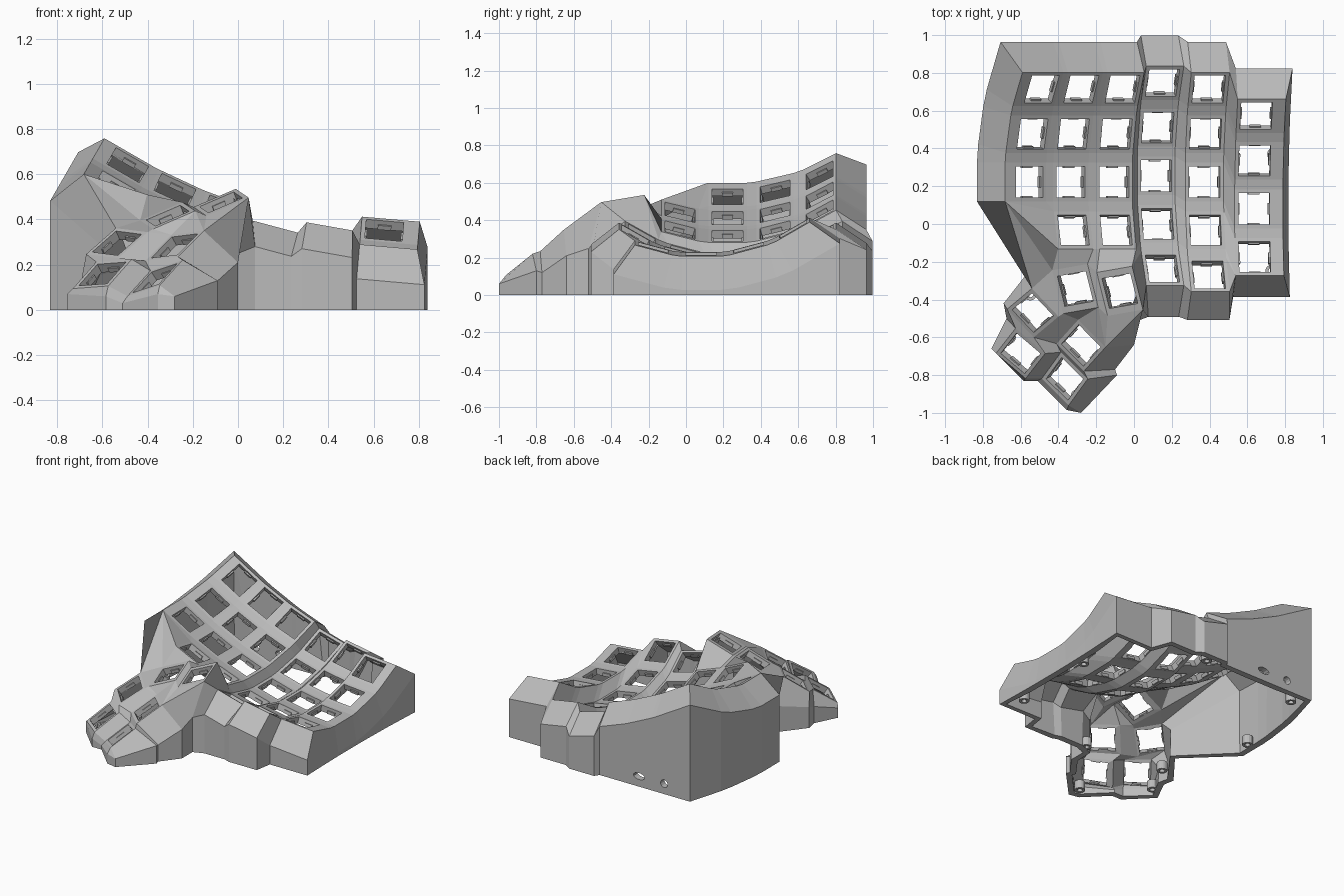
import bpy, bmesh
from math import radians, sin, cos, tau
from mathutils import Matrix, Vector

cube = bpy.data.objects.get("Cube")
if cube:
    bpy.data.objects.remove(cube, do_unlink=True)

grey = bpy.data.materials.new("plain grey")
grey.use_nodes = True
grey.diffuse_color = (0.5, 0.5, 0.5, 1)
grey.node_tree.nodes["Principled BSDF"].inputs["Base Color"].default_value = (0.5, 0.5, 0.5, 1)

UNIT = 0.0118            # one millimetre
HALF, HOLE = 0.103, 0.083
ROW_R, COL_R = 0.982, 2.84
THICK, DROP = 0.045, 0.177
T = Matrix.Translation


def rot(deg, axis):
    return Matrix.Rotation(radians(deg), 4, axis)


def make_object(name, bm):
    mesh = bpy.data.meshes.new(name)
    bm.to_mesh(mesh)
    bm.free()
    mesh.materials.append(grey)
    obj = bpy.data.objects.new(name, mesh)
    bpy.context.collection.objects.link(obj)
    return obj


bm = bmesh.new()
keys = {}                # name -> (matrix, corner verts, corner positions)


def face(*verts):
    verts = list(dict.fromkeys(verts))
    if len(verts) > 2 and not bm.faces.get(verts):
        return bm.faces.new(verts)


def frame(outer, ring):
    """Fill between four corners and a hole outline."""
    m = len(ring) // 4
    for q in range(4):
        for j in range(m - 1):
            face(outer[q], ring[q * m + j], ring[q * m + j + 1])
        face(outer[q], outer[(q + 1) % 4], ring[(q + 1) * m % len(ring)], ring[q * m + m - 1])


def add_key(name, mat, left=HALF, right=HALF, tall=HALF):
    spots = {"tl": (-left, tall), "tr": (right, tall), "br": (right, -tall), "bl": (-left, -tall)}
    local = {k: Vector((x, y, 0)) for k, (x, y) in spots.items()}
    corners = {k: bm.verts.new(mat @ p) for k, p in local.items()}
    ring = [bm.verts.new(mat @ Vector((x * HOLE, y * HOLE, 0)))
            for x, y in ((-1, 1), (1, 1), (1, -1), (-1, -1))]
    frame(list(corners.values()), ring)
    keys[name] = (mat, corners, local)


def v(name, corner):
    return keys[name][1][corner]


def fill(*refs):
    face(*[v(n, c) for n, c in refs])


# Curved finger well: columns tilt sideways, rows curl front to back
first_row_count = [3, 4, 4, 5, 5, 4]
shift = {3: (0, 2.82, -4.5), 5: (0, -12, 5.64)}
for c, rows in enumerate(first_row_count):
    for r in range(rows):
        offset = rot(15, "Y") @ (Vector(shift.get(c, (0, 0, 0))) * UNIT)
        mat = (T((0.866, 0.222, 2.986)) @ T(offset) @ rot(30 - 5 * c, "Y")
               @ T((0, 0, ROW_R - COL_R)) @ rot(15 * (2 - r), "X") @ T((0, 0, -ROW_R)))
        add_key((c, r), mat, HALF + (0.045 if c == 0 else 0), HALF + (0.05 if c == 5 else 0))

# Webs between neighbouring keys of the well
for c, r in list(keys):
    a, b, d, e = (c, r), (c + 1, r), (c, r + 1), (c + 1, r + 1)
    if b in keys:
        fill((a, "tr"), (b, "tl"), (b, "bl"), (a, "br"))
    if d in keys:
        fill((a, "bl"), (a, "br"), (d, "tr"), (d, "tl"))
    if b in keys and d in keys and e in keys:
        fill((a, "br"), (b, "bl"), (e, "tl"), (d, "tr"))

# Thumb cluster: rotations in degrees, offsets in millimetres
thumbs = {
    "TR": ((10, -23, 10), (-12, -16, 3)), "TL": ((10, -23, 10), (-32, -15, -2)),
    "MR": ((-6, -34, 48), (-29, -40, -13)), "ML": ((6, -34, 40), (-51, -25, -12)),
    "BR": ((-16, -33, 54), (-36, -55.3, -25)), "BL": ((-4, -35, 52), (-56.3, -43.3, -23.5)),
}
for name, (ang, off) in thumbs.items():
    place = Vector((0.083, -0.155, 0.398)) + Vector(off) * UNIT
    mat = T(place) @ rot(ang[2], "Z") @ rot(ang[1], "Y") @ rot(ang[0], "X") @ T((0, 0, 0.047))
    add_key(name, mat, tall=0.12 if name in ("TR", "TL") else HALF)

# Patches inside the thumb cluster, and from it to the well
patches = [
    "BL.tr ML.tl ML.bl BL.br", "BR.tr MR.tl MR.bl BR.br", "BL.bl BL.br BR.tr BR.tl",
    "ML.bl ML.br MR.tr MR.tl", "BL.br ML.bl MR.tl BR.tr", "ML.tr ML.br TL.bl TL.tl",
    "ML.br MR.tr TL.bl", "MR.tr TL.br TL.bl", "MR.tr MR.br TL.br", "MR.br TR.bl TL.br",
    "MR.br TR.br TR.bl", "TL.tr TL.br TR.bl TR.tl",
    "13.bl 13.br TL.tr TL.tl", "13.br 23.bl TR.tl TL.tr", "23.bl 23.br TR.tr TR.tl",
    "23.br 33.bl 34.tl", "23.br 34.tl TR.tr", "34.tl 34.bl TR.br TR.tr",
    "02.br 12.bl 13.tl", "02.bl 02.br 13.tl", "02.bl 13.tl 13.bl", "02.bl 13.bl TL.tl",
    "02.bl TL.tl ML.tr", "43.br 53.bl 44.tr", "44.tr 53.bl 44.br",
]
for patch in patches:
    refs = [p.split(".") for p in patch.split()]
    fill(*[((int(n[0]), int(n[1])) if n.isdigit() else n, k) for n, k in refs])

# Outer wall: each entry is a plate corner and the shoulder point below it
path = []


def wall(name, corner, ox=0.0, oy=0.0, point=None):
    mat, corners, local = keys[name]
    p = Vector(point) if point else mat @ (local[corner] + Vector((ox, oy, -DROP)))
    p.z = max(p.z, 0.015)
    path.append((name, corner, corners[corner], bm.verts.new(p), bm.verts.new((p.x, p.y, 0))))


for r in (2, 1, 0):
    wall((0, r), "bl", -0.07)
    if r:
        wall((0, r), "tl", -0.07)
for c in range(6):
    wall((c, 0), "tl", -0.07 if c == 0 else 0, 0.085)
    wall((c, 0), "tr", 0.045 if c == 5 else 0, 0.085)
for r in range(4):
    if r:
        wall((5, r), "tr", 0.045)
    wall((5, r), "br", 0.045, -0.07 if r == 3 else 0)
wall((5, 3), "bl", 0, -0.07)
wall((4, 4), "br", 0.02, -0.07)
wall((4, 4), "bl", 0, -0.07)
wall((3, 4), "br", 0, -0.09)
wall((3, 4), "bl", 0.04, -0.09)
for name, corner, point in (
        ("TR", "br", (0, -0.52, 0.25)), ("MR", "br", (0, -0.64, 0.21)),
        ("MR", "bl", (-0.1, -0.77, 0.12)), ("BR", "br", (-0.09, -0.8, 0.13)),
        ("BR", "bl", (-0.28, -1, 0.06)), ("BR", "bl", (-0.355, -0.985, 0.07)),
        ("BR", "tl", (-0.51, -0.83, 0.03)), ("BL", "bl", (-0.585, -0.83, 0.06)),
        ("BL", "tl", (-0.755, -0.66, 0.07)), ("BL", "tr", (-0.675, -0.5, 0.12)),
        ("ML", "tl", (-0.69, -0.42, 0.15)), ("ML", "tr", (-0.51, -0.19, 0.2))):
    wall(name, corner, point=point)

# Cable openings in the back wall: x, half width, half height
ports = {(0, 0): (-0.5, 0.028, 0.028), (1, 0): (-0.3, 0.045, 0.024)}
for a, b in zip(path, path[1:] + path[:1]):
    face(a[2], b[2], b[3], a[3])
    if a[0] in ports and a[0] == b[0] and (a[1], b[1]) == ("tl", "tr"):
        x, w, h = ports[a[0]]
        ring = []
        for k in range(12):
            t = radians(165 - 30 * k)
            px = x + w * cos(t)
            f = (px - a[4].co.x) / (b[4].co.x - a[4].co.x)
            ring.append(bm.verts.new((px, a[4].co.lerp(b[4].co, f).y, 0.075 + h * sin(t))))
        frame([a[3], b[3], b[4], a[4]], ring)
    else:
        face(a[3], b[3], b[4], a[4])

# Shell: consistent normals, then thickness inwards
bmesh.ops.recalc_face_normals(bm, faces=bm.faces)
bm.normal_update()
if v((3, 2), "tl").link_faces[0].normal.z < 0:
    bmesh.ops.reverse_faces(bm, faces=bm.faces)
shell = make_object("keyboard_shell", bm)
solid = shell.modifiers.new("thickness", "SOLIDIFY")
solid.thickness = THICK
solid.offset = -1

# Small switch clips on the four walls of every hole
clips = bmesh.new()
for mat, _, _ in keys.values():
    for turn in range(4):
        bmesh.ops.create_cube(clips, size=1, matrix=mat @ rot(90 * turn, "Z")
                              @ T((0, HOLE - 0.002, -0.032)) @ Matrix.Diagonal((0.06, 0.012, 0.022, 1)))
make_object("switch_clips", clips)

# Hollow screw posts around the open underside
posts = bmesh.new()
for x, y in ((0.74, 0.37), (0.73, -0.25), (0.15, 0.92), (0.03, -0.45), (-0.55, -0.37),
             (-0.3, -0.91), (-0.62, 0.86), (-0.76, 0.25), (-0.66, -0.6)):
    loops = [[posts.verts.new((x + rad * cos(tau * i / 16), y + rad * sin(tau * i / 16), z))
              for i in range(16)]
             for rad, z in ((0.035, 0), (0.035, 0.06), (0.018, 0.06), (0.018, 0))]
    for n in range(4):
        low, high = loops[n], loops[(n + 1) % 4]
        for i in range(16):
            j = (i + 1) % 16
            posts.faces.new((low[i], low[j], high[j], high[i]))
make_object("screw_posts", posts)
